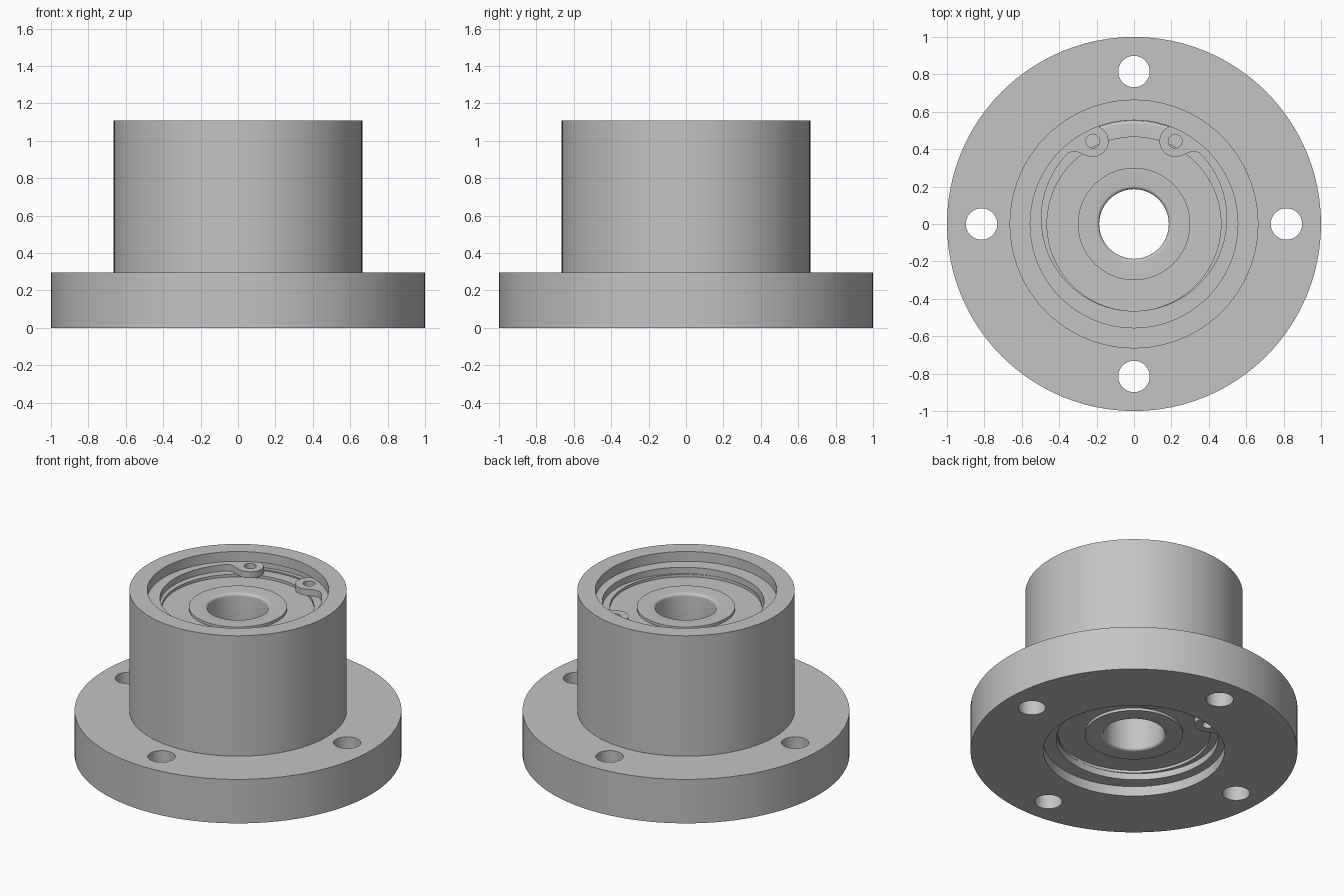
import bpy, bmesh
from math import sin, cos, radians, pi

if "Cube" in bpy.data.objects:
    bpy.data.objects.remove(bpy.data.objects["Cube"])

SEGMENTS = 96
HEIGHT = 1.11

steel = bpy.data.materials.new("light_grey_steel")
steel.use_nodes = True
grey = (0.55, 0.55, 0.55, 1)
steel.diffuse_color = grey
steel.node_tree.nodes["Principled BSDF"].inputs["Base Color"].default_value = grey


def select_only(obj):
    bpy.ops.object.select_all(action='DESELECT')
    obj.select_set(True)
    bpy.context.view_layer.objects.active = obj


def smooth(obj):
    select_only(obj)
    bpy.ops.object.shade_smooth_by_angle(angle=radians(30))


def lathe(name, profile):
    """Revolve a closed (radius, z) profile about the z axis."""
    bm = bmesh.new()
    verts = [bm.verts.new((r, 0, z)) for r, z in profile]
    edges = [bm.edges.new((a, b)) for a, b in zip(verts, verts[1:] + verts[:1])]
    bmesh.ops.spin(bm, geom=verts + edges, cent=(0, 0, 0), axis=(0, 0, 1),
                   angle=2 * pi, steps=SEGMENTS, use_duplicate=False)
    bmesh.ops.remove_doubles(bm, verts=bm.verts[:], dist=1e-4)
    bmesh.ops.recalc_face_normals(bm, faces=bm.faces[:])
    mesh = bpy.data.meshes.new(name)
    bm.to_mesh(mesh)
    bm.free()
    mesh.materials.append(steel)
    obj = bpy.data.objects.new(name, mesh)
    bpy.context.collection.objects.link(obj)
    return obj


def arc(cx, cy, r, start, end, steps):
    angles = [radians(start + (end - start) * i / steps) for i in range(steps + 1)]
    return [(cx + r * cos(a), cy + r * sin(a)) for a in angles]


# Housing: flange, boss and stepped bore with two ring grooves
BORE, GROOVE, SHOULDER = 0.555, 0.581, 0.48
SEAT, CLIP = 0.111, 0.045           # bearing depth, retaining ring thickness
lower = [(BORE, 0), (BORE, SEAT - CLIP), (GROOVE, SEAT - CLIP), (GROOVE, SEAT),
         (BORE, SEAT), (BORE, 0.444), (SHOULDER, 0.444)]
upper = [(r, HEIGHT - z) for r, z in reversed(lower)]
outside = [(0.665, HEIGHT), (0.665, 0.297), (1, 0.297), (1, 0)]
housing = lathe("flanged_housing", lower + upper + outside)

# Four bolt holes through the flange
for i in range(4):
    a = i * pi / 2
    bpy.ops.mesh.primitive_cylinder_add(
        vertices=48, radius=0.084, depth=0.6,
        location=(0.815 * cos(a), 0.815 * sin(a), 0.15))
    cutter = bpy.context.object
    cutter.hide_render = True
    mod = housing.modifiers.new("bolt_hole", 'BOOLEAN')
    mod.operation = 'DIFFERENCE'
    mod.solver = 'EXACT'
    mod.object = cutter
    select_only(housing)
    bpy.ops.object.modifier_apply(modifier=mod.name)
    bpy.data.objects.remove(cutter)
smooth(housing)

# Bearings: rounded inner and outer races with a recessed shield between them
HALF, ROUND = 0.1665, 0.018
top = arc(0.554 - ROUND, HALF - ROUND, ROUND, 0, 90, 5)
top += [(0.465, HALF), (0.465, HALF - 0.018), (0.30, HALF - 0.018), (0.30, HALF)]
top += arc(0.186 + ROUND, HALF - ROUND, ROUND, 90, 180, 5)
bottom = [(r, -z) for r, z in reversed(top)]
for name, z in (("lower_bearing", SEAT + HALF), ("upper_bearing", HEIGHT - SEAT - HALF)):
    bearing = lathe(name, top + bottom)
    bearing.location.z = z
    smooth(bearing)

# Retaining rings: eccentric open ring with a drilled lug at each end
EAR_X, EAR_Y = 0.22, 0.443
half_outline = arc(0, 0, 0.579, -90, 63.6, 48)
half_outline += arc(EAR_X, EAR_Y, 0.084, 63.6, 285, 24)
half_outline += [(0.265, 0.369), (0.285, 0.379), (0.31, 0.387), (0.332, 0.387)]
half_outline += arc(0, 0.03, 0.495, 45, -90, 40)
# Walk the right half, then its mirror image back to the start
right = half_outline[1:-1]
outline = ([half_outline[0]] + right + [half_outline[-1]]
           + [(-x, y) for x, y in reversed(right)])


def retaining_ring(name, z):
    curve = bpy.data.curves.new(name, 'CURVE')
    curve.dimensions = '2D'
    curve.fill_mode = 'BOTH'
    curve.extrude = CLIP / 2 - 0.001
    loops = [outline] + [arc(s * EAR_X, EAR_Y, 0.037, 0, 345, 23) for s in (-1, 1)]
    for loop in loops:
        spline = curve.splines.new('POLY')
        spline.points.add(len(loop) - 1)
        for point, (x, y) in zip(spline.points, loop):
            point.co = (x, y, 0, 1)
        spline.use_cyclic_u = True
    curve.materials.append(steel)
    obj = bpy.data.objects.new(name, curve)
    bpy.context.collection.objects.link(obj)
    obj.location.z = z
    select_only(obj)
    bpy.ops.object.convert(target='MESH')
    obj = bpy.context.object
    bm = bmesh.new()
    bm.from_mesh(obj.data)
    bmesh.ops.remove_doubles(bm, verts=bm.verts[:], dist=1e-4)
    bmesh.ops.recalc_face_normals(bm, faces=bm.faces[:])
    bm.to_mesh(obj.data)
    bm.free()
    smooth(obj)


retaining_ring("lower_retaining_ring", SEAT - CLIP / 2)
retaining_ring("upper_retaining_ring", HEIGHT - SEAT + CLIP / 2)
